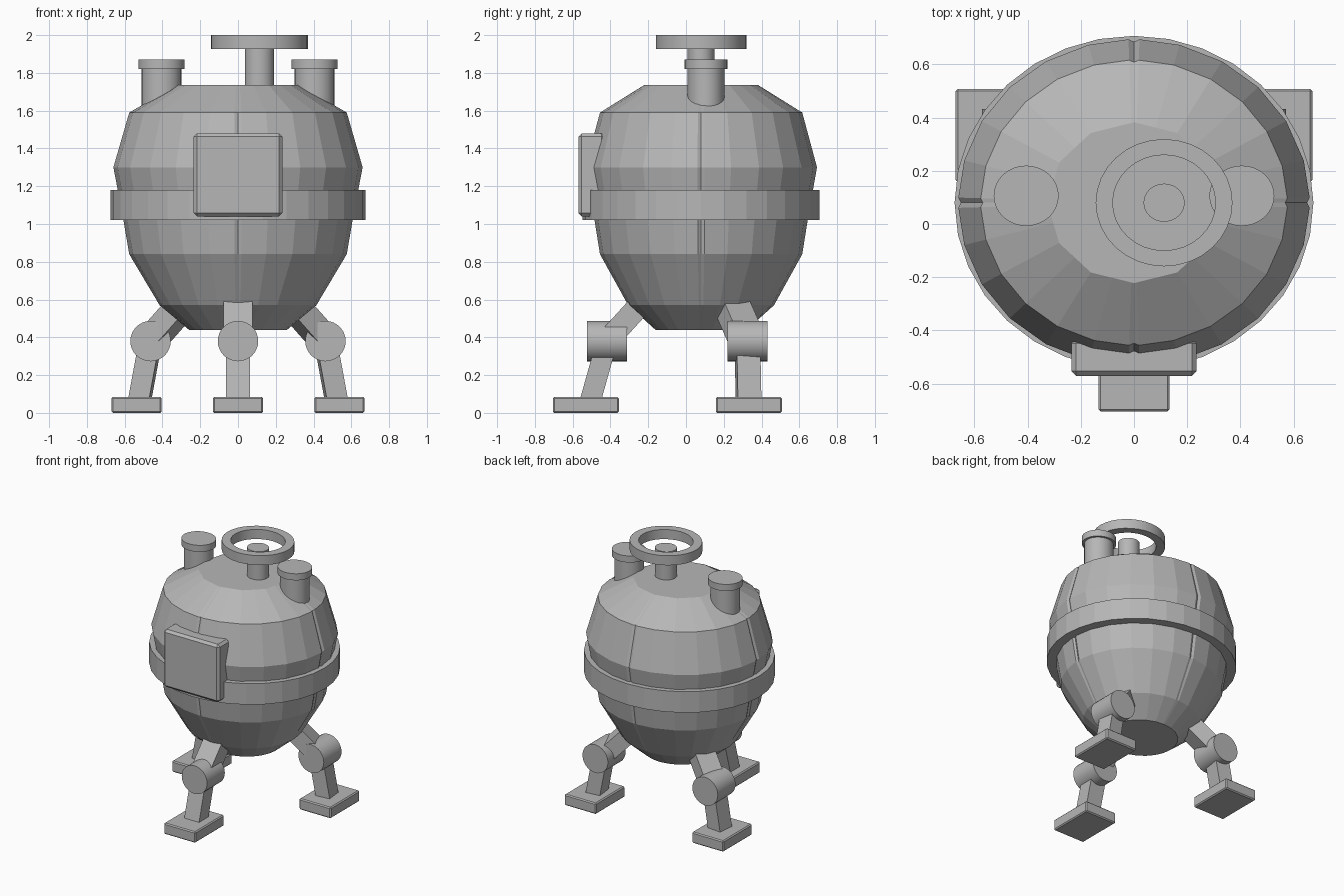
import bpy, bmesh
from math import radians, cos, sin
from mathutils import Vector, Matrix

if "Cube" in bpy.data.objects:
    bpy.data.objects.remove(bpy.data.objects["Cube"])

CY = 0.08      # depth position of the vessel axis
SQUASH = 0.93  # the vessel is slightly narrower front to back

grey = bpy.data.materials.new("plain grey")
grey.use_nodes = True
grey.diffuse_color = (0.47, 0.47, 0.47, 1)
grey.node_tree.nodes["Principled BSDF"].inputs["Base Color"].default_value = (0.47, 0.47, 0.47, 1)


def finish(name, bm, smooth=False, bevel=0):
    bmesh.ops.recalc_face_normals(bm, faces=bm.faces)
    mesh = bpy.data.meshes.new(name)
    bm.to_mesh(mesh)
    bm.free()
    mesh.materials.append(grey)
    ob = bpy.data.objects.new(name, mesh)
    bpy.context.collection.objects.link(ob)
    if bevel:
        mod = ob.modifiers.new("Bevel", "BEVEL")
        mod.width = bevel
        mod.segments = 1
    if smooth:
        bpy.ops.object.select_all(action="DESELECT")
        ob.select_set(True)
        bpy.context.view_layer.objects.active = ob
        bpy.ops.object.shade_smooth_by_angle(angle=radians(30))
    return ob


def box(name, centre, size, bevel=0):
    bm = bmesh.new()
    bmesh.ops.create_cube(bm, size=1)
    bmesh.ops.scale(bm, vec=size, verts=bm.verts)
    bmesh.ops.translate(bm, vec=centre, verts=bm.verts)
    return finish(name, bm, bevel=bevel)


def lathe(name, x, y, profile, closed=False, sides=32, smooth=True):
    """Spin a radius/height profile round a vertical axis."""
    bm = bmesh.new()
    rings = [[bm.verts.new((x + r * cos(radians(360 * i / sides)),
                            y + r * SQUASH * sin(radians(360 * i / sides)), z))
              for i in range(sides)] for r, z in profile]
    pairs = list(zip(rings, rings[1:]))
    if closed:
        pairs.append((rings[-1], rings[0]))
    else:
        bm.faces.new(rings[0])
        bm.faces.new(rings[-1])
    for a, b in pairs:
        for i in range(sides):
            j = (i + 1) % sides
            bm.faces.new((a[i], a[j], b[j], b[i]))
    return finish(name, bm, smooth)


def strut(name, start, end, width, depth):
    """Square bar between two points, its width kept level."""
    start, end = Vector(start), Vector(end)
    along = (end - start).normalized()
    side = along.cross(Vector((0, 0, 1))).normalized()
    turn = Matrix((side, along.cross(side), along)).transposed().to_4x4()
    bm = bmesh.new()
    bmesh.ops.create_cube(bm, size=1)
    bmesh.ops.scale(bm, vec=(width, depth, (end - start).length), verts=bm.verts)
    bmesh.ops.transform(bm, matrix=Matrix.Translation((start + end) / 2) @ turn, verts=bm.verts)
    return finish(name, bm)


# Faceted vessel with four shallow vertical seams and a coarser top opening
angles = sorted([15 * k for k in range(24)] +
                [90 * q + s for q in range(4) for s in (1.8, 358.2)],
                key=lambda a: a % 360)
profile = [(0.26, 0.44), (0.415, 0.57), (0.576, 0.84), (0.607, 1.02),
           (0.637, 1.18), (0.66, 1.30), (0.576, 1.59), (0.325, 1.735)]
bm = bmesh.new()
rings = []
for r, z in profile:
    ring = []
    for a in angles:
        rad = r
        if z > 1.7:
            rad = r * cos(radians(15)) / cos(radians(a % 30 - 15))
        elif z > 0.8 and a % 90 == 0:
            rad = r * 0.985
        ring.append(bm.verts.new((rad * cos(radians(a)),
                                  CY + rad * SQUASH * sin(radians(a)), z)))
    rings.append(ring)
for a, b in zip(rings, rings[1:]):
    for i in range(len(angles)):
        j = (i + 1) % len(angles)
        bm.faces.new((a[i], a[j], b[j], b[i]))
bm.faces.new(rings[0])
bm.faces.new(rings[-1])
finish("vessel_body", bm)

# Belt round the middle
lathe("middle_band", 0, CY, [(0.59, 1.02), (0.674, 1.02), (0.674, 1.18), (0.59, 1.18)],
      closed=True, smooth=False)

# Front hatch plate
box("front_panel", (0, -0.5, 1.26), (0.47, 0.14, 0.44), bevel=0.018)

# Two capped pipes on the shoulders
for label, s in (("left", 1), ("right", -1)):
    lathe(label + "_pipe", s * 0.405, 0.106,
          [(0.105, 1.5), (0.105, 1.82), (0.122, 1.82), (0.122, 1.87)])

# Hand wheel and its stem
lathe("wheel_stem", 0.113, CY, [(0.077, 1.7), (0.077, 1.95)])
lathe("hand_wheel", 0.113, CY, [(0.193, 1.927), (0.257, 1.927), (0.257, 2.0), (0.193, 2.0)],
      closed=True)

# Three legs: upper strut, knee, lower strut and foot
legs = [("front", (0, -0.2), (0, -0.418), (0, -0.53))]
for label, s in (("left", 1), ("right", -1)):
    legs.append((label, (s * 0.25, 0.22), (s * 0.463, 0.325), (s * 0.537, 0.333)))
for label, hip, knee, foot in legs:
    ankle = Vector(knee).lerp(Vector(foot), 0.8)
    strut(label + "_upper_leg", (*hip, 0.62), (*knee, 0.38), 0.154, 0.12)
    strut(label + "_lower_leg", (*knee, 0.38), (*ankle, 0.06), 0.125, 0.11)
    bm = bmesh.new()
    bmesh.ops.create_cone(bm, cap_ends=True, segments=32, radius1=0.107, radius2=0.107, depth=0.213)
    bmesh.ops.rotate(bm, matrix=Matrix.Rotation(radians(90), 3, "X"), verts=bm.verts)
    bmesh.ops.translate(bm, vec=(*knee, 0.38), verts=bm.verts)
    finish(label + "_knee_joint", bm, smooth=True)
    box(label + "_foot", (*foot, 0.042), (0.266, 0.35, 0.084), bevel=0.008)
